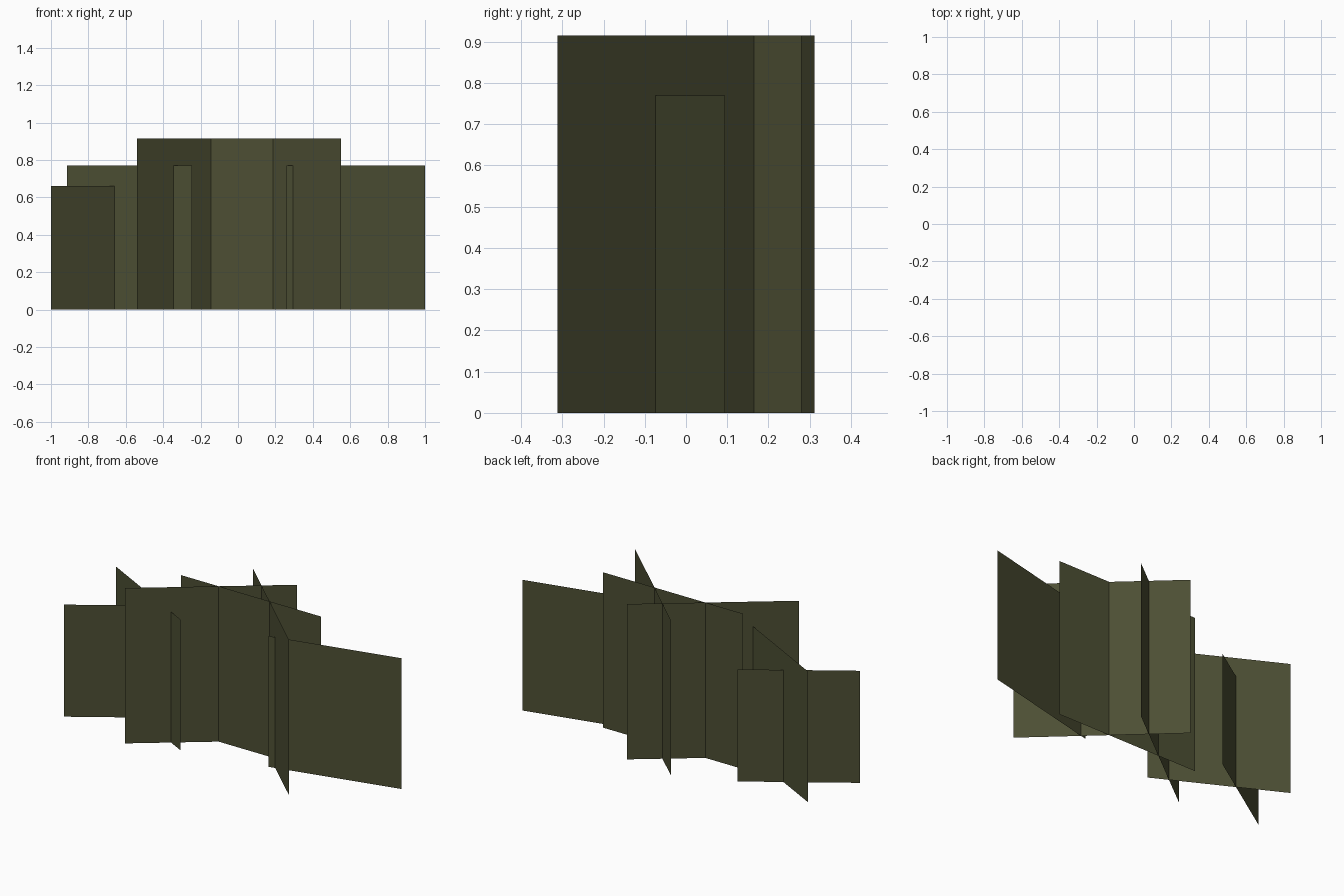
import bpy

if "Cube" in bpy.data.objects:
    bpy.data.objects.remove(bpy.data.objects["Cube"])

# One dark olive colour for all the foliage cards
olive = bpy.data.materials.new("dark olive")
olive.diffuse_color = (0.074, 0.078, 0.034, 1)
olive.use_nodes = True
olive.node_tree.nodes["Principled BSDF"].inputs["Base Color"].default_value = olive.diffuse_color


def card(name, start, end, height):
    """Upright zero-thickness foliage card between two ground points."""
    (x0, y0), (x1, y1) = start, end
    mesh = bpy.data.meshes.new(name)
    mesh.from_pydata([(x0, y0, 0), (x1, y1, 0), (x1, y1, height), (x0, y0, height)],
                     [], [(0, 1, 2, 3)])
    mesh.materials.append(olive)
    obj = bpy.data.objects.new(name, mesh)
    bpy.context.collection.objects.link(obj)


# Tall central clump: three crossing cards
card("tall_card_diagonal_a", (-0.54, -0.28), (0.188, 0.28), 0.915)
card("tall_card_middle", (-0.39, 0.025), (0.523, 0.025), 0.915)
card("tall_card_diagonal_b", (-0.12, 0.312), (0.55, -0.312), 0.915)

# Medium side cards
card("medium_card_right", (0.258, -0.083), (1.0, 0.095), 0.77)
card("medium_card_left", (-0.915, 0.17), (-0.245, -0.183), 0.77)

# Short card crossing the left one
card("short_card_left", (-1.0, -0.19), (-0.455, 0.17), 0.66)
